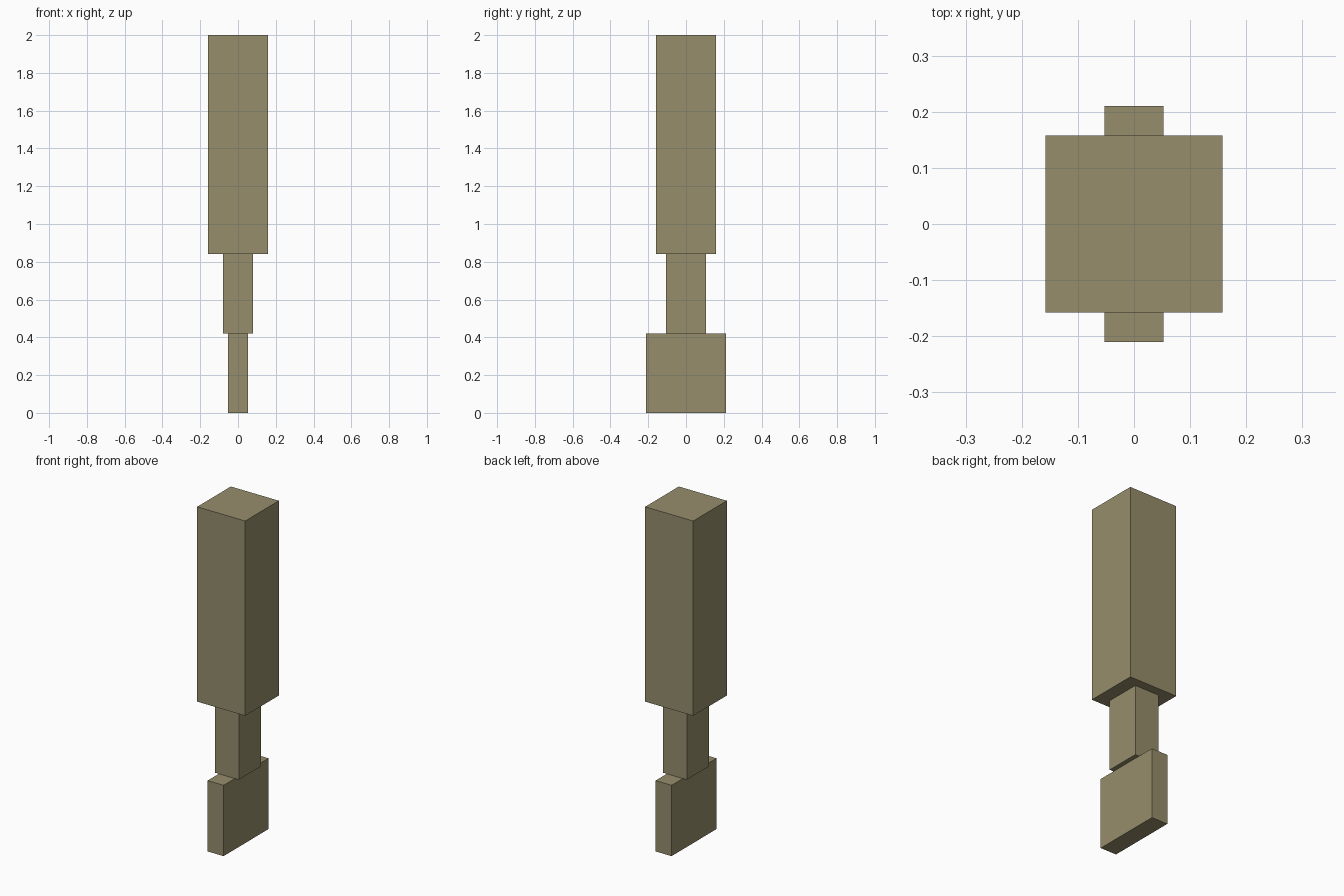
import bpy

if "Cube" in bpy.data.objects:
    bpy.data.objects.remove(bpy.data.objects["Cube"])

U = 2 / 19  # the parts follow a grid of 19 units in height

olive = bpy.data.materials.new("olive_tan")
olive.diffuse_color = (0.305, 0.270, 0.150, 1)
olive.use_nodes = True
olive.node_tree.nodes["Principled BSDF"].inputs["Base Color"].default_value = olive.diffuse_color


def block(name, width, depth, bottom, top):
    """Box centred on the z axis, sized in grid units."""
    bpy.ops.mesh.primitive_cube_add(size=1, location=(0, 0, (bottom + top) / 2 * U))
    obj = bpy.context.object
    obj.name = name
    obj.scale = (width * U, depth * U, (top - bottom) * U)
    bpy.ops.object.transform_apply(location=False, rotation=False, scale=True)
    obj.data.materials.append(olive)
    return obj


# Flat blade at the foot, neck, and tall square shaft
block("foot_blade", 1, 4, 0, 4)
block("neck", 1.5, 2, 4, 8)
block("upper_shaft", 3, 3, 8, 19)
